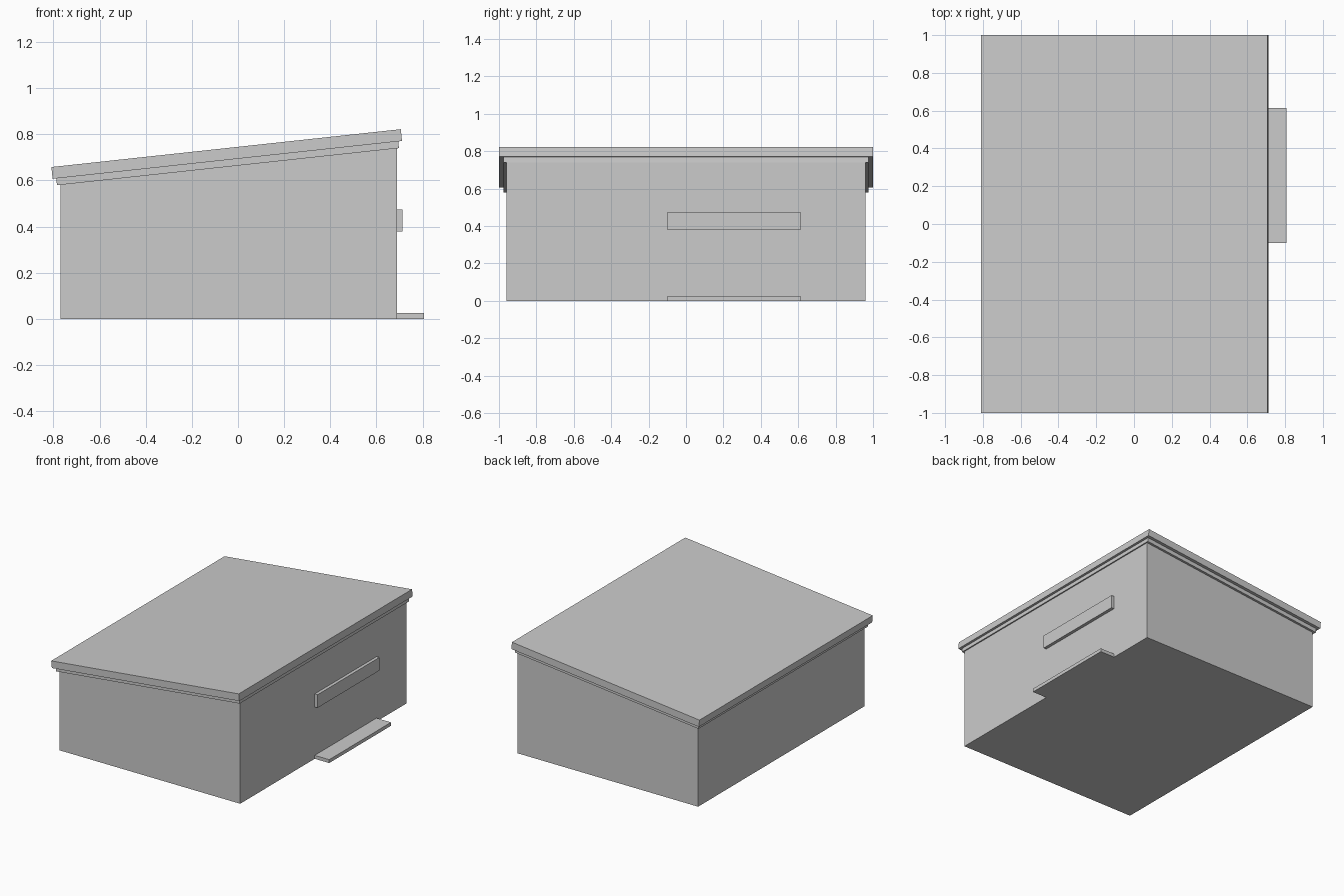
import bpy

if "Cube" in bpy.data.objects:
    bpy.data.objects.remove(bpy.data.objects["Cube"])


def extrude_profile(name, profile, y0, y1):
    """Closed prism from an (x, z) profile, swept along y."""
    n = len(profile)
    verts = [(x, y, z) for y in (y0, y1) for x, z in profile]
    faces = [tuple(range(n)), tuple(range(2 * n - 1, n - 1, -1))]
    faces += [(i, i + n, (i + 1) % n + n, (i + 1) % n) for i in range(n)]
    mesh = bpy.data.meshes.new(name)
    mesh.from_pydata(verts, [], faces)
    obj = bpy.data.objects.new(name, mesh)
    bpy.context.collection.objects.link(obj)
    return obj


def box_profile(x0, x1, z0, z1):
    return [(x0, z0), (x1, z0), (x1, z1), (x0, z1)]


# Walls with a sloping top that meets the underside of the roof
extrude_profile("walls", [(-0.77, 0), (0.69, 0), (0.69, 0.741), (-0.77, 0.582)], -0.96, 0.96)

# Two-layer pitched roof, ends square to the slope
extrude_profile("roof_trim", [(-0.785, 0.579), (0.698, 0.740), (0.695, 0.770), (-0.788, 0.609)],
                -0.977, 0.977)
extrude_profile("roof_slab", [(-0.804, 0.607), (0.711, 0.771), (0.706, 0.822), (-0.809, 0.658)],
                -1.0, 1.0)

# Blank sign board and the entrance step below it
extrude_profile("sign_board", box_profile(0.69, 0.713, 0.378, 0.474), -0.10, 0.613)
extrude_profile("entrance_step", box_profile(0.69, 0.807, 0, 0.025), -0.10, 0.613)
